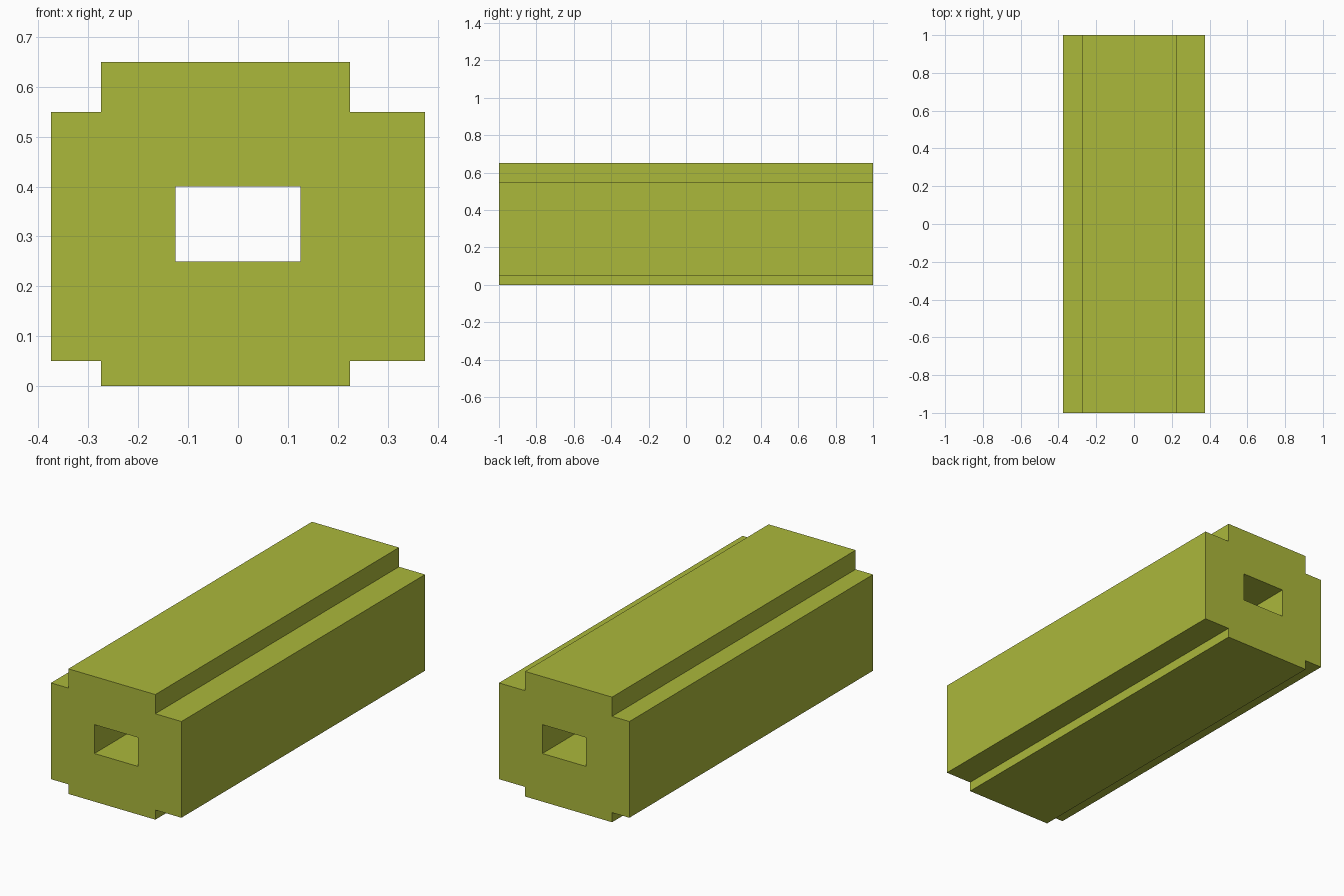
import bpy
import bmesh

cube = bpy.data.objects.get("Cube")
if cube:
    bpy.data.objects.remove(cube, do_unlink=True)

LENGTH = 2.0

# Cross-section (x, z): body with offset top and bottom ribs, and a rectangular bore
OUTLINE = [
    (-0.275, 0.0), (0.225, 0.0), (0.225, 0.05), (0.375, 0.05),
    (0.375, 0.55), (0.225, 0.55), (0.225, 0.65), (-0.275, 0.65),
    (-0.275, 0.55), (-0.375, 0.55), (-0.375, 0.05), (-0.275, 0.05),
]
BORE = [(-0.125, 0.25), (0.125, 0.25), (0.125, 0.40), (-0.125, 0.40)]

# Material
olive = bpy.data.materials.new("olive_yellow")
olive.use_nodes = True
color = (0.41, 0.48, 0.044, 1.0)
olive.diffuse_color = color
olive.node_tree.nodes["Principled BSDF"].inputs["Base Color"].default_value = color


def add_loop(bm, points):
    """Closed loop of edges on the front plane."""
    verts = [bm.verts.new((x, -LENGTH / 2, z)) for x, z in points]
    return [bm.edges.new((v, verts[(i + 1) % len(verts)])) for i, v in enumerate(verts)]


# Front cap with the bore left open, extruded to the back
bm = bmesh.new()
edges = add_loop(bm, OUTLINE) + add_loop(bm, BORE)
bmesh.ops.triangle_fill(bm, edges=edges, use_beauty=True, normal=(0, -1, 0))
result = bmesh.ops.extrude_face_region(bm, geom=bm.faces[:])
back = [v for v in result["geom"] if isinstance(v, bmesh.types.BMVert)]
bmesh.ops.translate(bm, verts=back, vec=(0, LENGTH, 0))
bmesh.ops.recalc_face_normals(bm, faces=bm.faces[:])

mesh = bpy.data.meshes.new("hollow_beam")
bm.to_mesh(mesh)
bm.free()
mesh.materials.append(olive)
beam = bpy.data.objects.new("hollow_beam", mesh)
bpy.context.collection.objects.link(beam)
